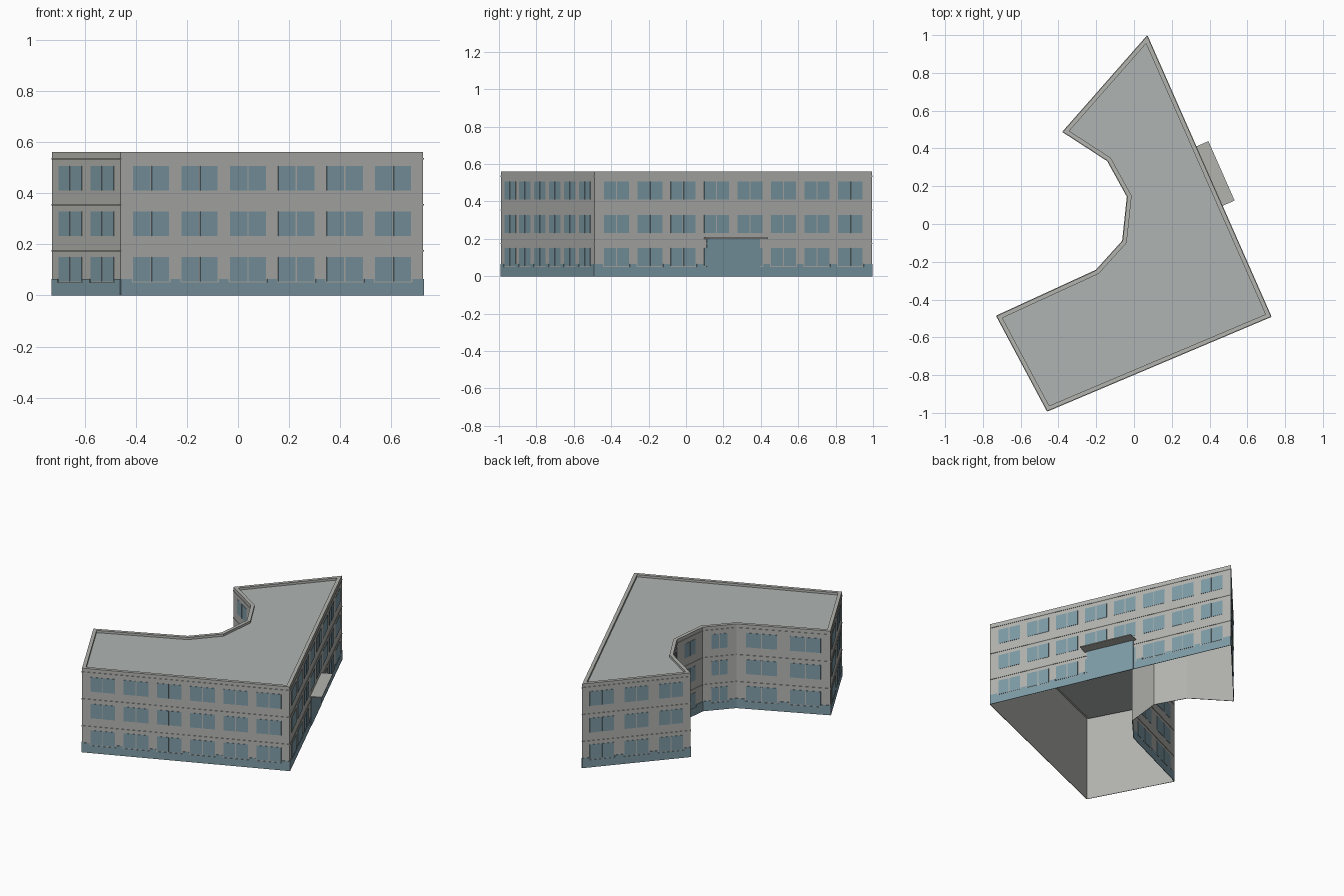
import bpy, bmesh
from mathutils import Vector

cube = bpy.data.objects.get("Cube")
if cube:
    bpy.data.objects.remove(cube)


def material(name, rgb):
    m = bpy.data.materials.new(name)
    m.use_nodes = True
    m.diffuse_color = (*rgb, 1)
    m.node_tree.nodes["Principled BSDF"].inputs["Base Color"].default_value = (*rgb, 1)
    return m


STONE = material("warm grey wall", (0.45, 0.455, 0.43))
ROOF = material("roof grey", (0.43, 0.46, 0.445))
BLUE = material("slate blue", (0.21, 0.33, 0.385))

HEIGHT, ROOF_Z, RIM = 0.561, 0.546, 0.022
ROWS = (0.055, 0.232, 0.41)
PANE_H = 0.096

# Footprint corners, clockwise, with the window pairs (count, width)
# of the wall that starts at each corner
PLAN = [
    ((0.07, 0.995), 8, 0.145),
    ((0.725, -0.49), 6, 0.153),
    ((-0.459, -0.99), 2, 0.19),
    ((-0.727, -0.487), 2, 0.19),
    ((-0.20, -0.245), 1, 0.10),
    ((-0.06, -0.09), 1, 0.10),
    ((-0.035, 0.145), 1, 0.10),
    ((-0.14, 0.335), 1, 0.15),
    ((-0.376, 0.488), 3, 0.15),
]
corners = [Vector(p[0]) for p in PLAN]
N = len(corners)


def finish(bm, name, mat):
    mesh = bpy.data.meshes.new(name)
    bm.to_mesh(mesh)
    bm.free()
    mesh.materials.append(mat)
    ob = bpy.data.objects.new(name, mesh)
    bpy.context.scene.collection.objects.link(ob)
    return ob


def wall_frame(i):
    p, q = corners[i], corners[(i + 1) % N]
    d = (q - p).normalized()
    return p, d, Vector((-d.y, d.x)), (q - p).length


def plate(bm, i, s0, s1, z0, z1, depth, back=False):
    """Thin box lying on the outside of wall i, from s0 to s1 along it."""
    p, d, n, _ = wall_frame(i)

    def ring(out):
        pts = [(s0, z0), (s0, z1), (s1, z1), (s1, z0)]
        return [bm.verts.new((*(p + d * s + n * out), z)) for s, z in pts]

    inner, outer = ring(0), ring(depth)
    bm.faces.new(outer[::-1])
    if back:
        bm.faces.new(inner)
    for k in range(4):
        j = (k + 1) % 4
        bm.faces.new((inner[k], outer[k], outer[j], inner[j]))


def inset(width):
    """Footprint moved inwards with mitred corners."""
    result = []
    for i, c in enumerate(corners):
        n1, n2 = wall_frame(i - 1 if i else N - 1)[2], wall_frame(i)[2]
        result.append(c - (n1 + n2) * (width / (1 + n1.dot(n2))))
    return result


def loop(bm, pts, z):
    return [bm.verts.new((*p, z)) for p in pts]


def bridge(bm, a, b):
    for k in range(N):
        j = (k + 1) % N
        bm.faces.new((a[k], b[k], b[j], a[j]))


# Outer walls and parapet, open underneath
inner_plan = inset(RIM)
bm = bmesh.new()
foot, top = loop(bm, corners, 0), loop(bm, corners, HEIGHT)
rim, gutter = loop(bm, inner_plan, HEIGHT), loop(bm, inner_plan, ROOF_Z)
for a, b in ((foot, top), (top, rim), (rim, gutter)):
    bridge(bm, a, b)
finish(bm, "walls_and_parapet", STONE)

# Flat roof
bm = bmesh.new()
bm.faces.new(loop(bm, inner_plan, ROOF_Z)[::-1])
finish(bm, "roof", ROOF)

# Windows, notched base band and floor ledges on every wall
panes, base, ledges = bmesh.new(), bmesh.new(), bmesh.new()
for i, (_, count, width) in enumerate(PLAN):
    length = wall_frame(i)[3]
    step = length * (0.16 if count == 6 else 0.1203 if count == 8
                     else 0.465 if count == 2 else 0.32)
    middles = [length / 2 + (k - (count - 1) / 2) * step for k in range(count)]
    for m in middles:
        for z in ROWS:
            for side in (-1, 1):
                a, b = sorted((m + side * 0.003, m + side * width / 2))
                plate(panes, i, a, b, z, z + PANE_H, 0.002)
    plate(base, i, 0, length, 0, 0.05, 0.003)
    edges = [0]
    for m in middles:
        edges += [m - width / 2 - 0.006, m + width / 2 + 0.006]
    edges.append(length)
    for a, b in zip(edges[::2], edges[1::2]):
        plate(base, i, a, b, 0.05, 0.065, 0.003)
    for z in (0.172, 0.352, 0.532):
        plate(ledges, i, 0, length, z, z + 0.006, 0.003)
finish(panes, "windows", BLUE)
finish(base, "base_band", BLUE)
finish(ledges, "floor_ledges", STONE)

# Glazed entrance and its canopy on the long wall
half = wall_frame(0)[3] / 2
bm = bmesh.new()
plate(bm, 0, half - 0.155, half + 0.155, 0, 0.2, 0.005)
finish(bm, "entrance", BLUE)
bm = bmesh.new()
plate(bm, 0, half - 0.172, half + 0.172, 0.2, 0.206, 0.072, back=True)
finish(bm, "entrance_canopy", STONE)
